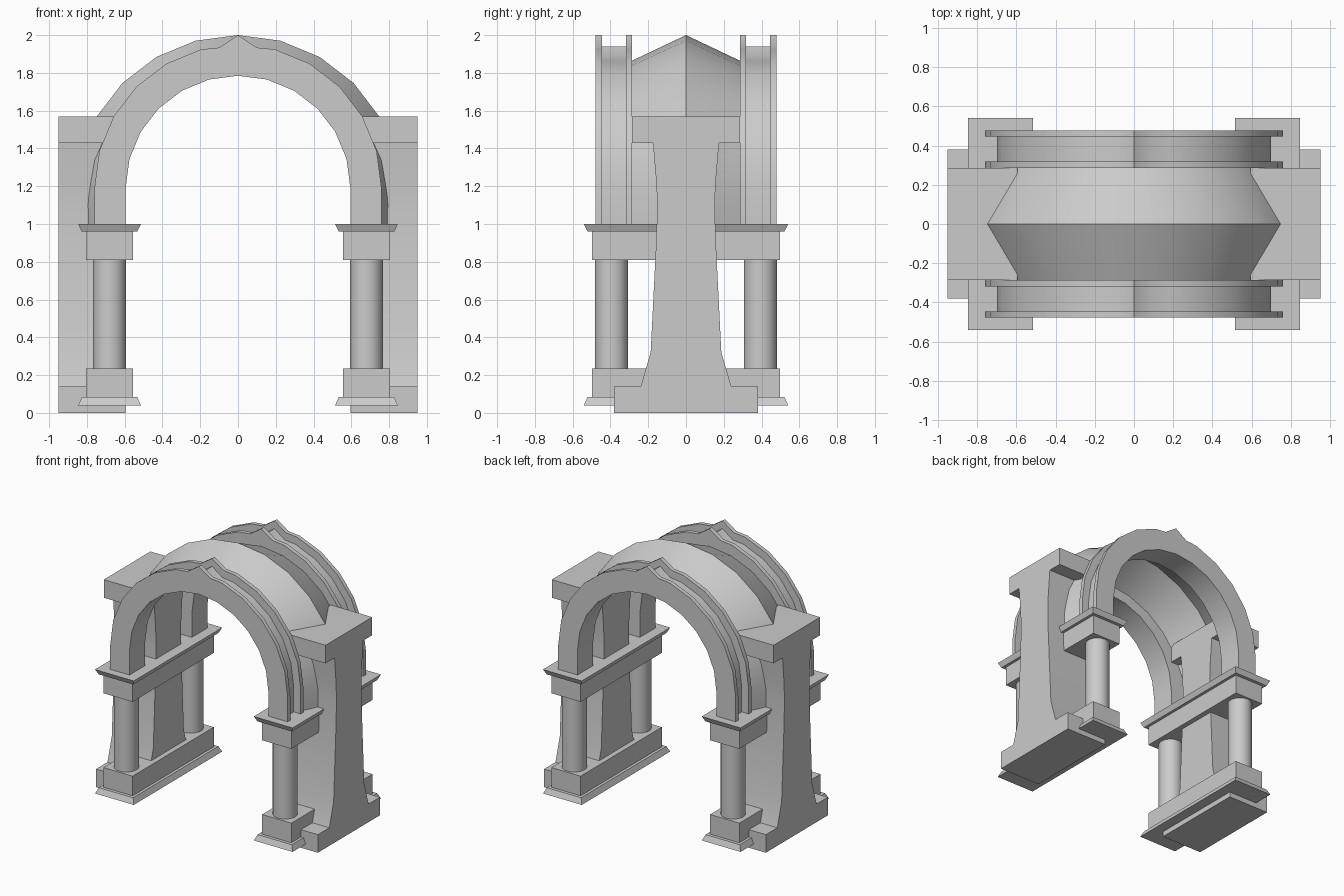
import bpy, bmesh, math
from mathutils import Vector

if "Cube" in bpy.data.objects:
    bpy.data.objects.remove(bpy.data.objects["Cube"])


def make(name, verts, faces, smooth=False):
    me = bpy.data.meshes.new(name)
    me.from_pydata(verts, [], faces)
    bm = bmesh.new()
    bm.from_mesh(me)
    bmesh.ops.recalc_face_normals(bm, faces=bm.faces)
    bm.to_mesh(me)
    bm.free()
    ob = bpy.data.objects.new(name, me)
    bpy.context.collection.objects.link(ob)
    if smooth:
        bpy.ops.object.select_all(action='DESELECT')
        ob.select_set(True)
        bpy.context.view_layer.objects.active = ob
        bpy.ops.object.shade_smooth_by_angle(angle=math.radians(30))
    return ob


def loft(name, rings, closed=True, smooth=False):
    """Bridge equal-length rings; closed rings are capped at both ends."""
    n = len(rings[0])
    verts = [v for r in rings for v in r]
    faces = []
    for i in range(len(rings) - 1):
        for j in range(n if closed else n - 1):
            k = (j + 1) % n
            faces.append((i * n + j, i * n + k, (i + 1) * n + k, (i + 1) * n + j))
    if closed:
        faces.append(tuple(range(n)))
        faces.append(tuple(range(len(verts) - n, len(verts))))
    return make(name, verts, faces, smooth)


def slab(name, cx, levels):
    """Stack of rectangles centred at (cx, 0): (half x, half y, z)."""
    return loft(name, [[(cx + a * sx, b * sy, z) for a, b in
                        ((-1, -1), (1, -1), (1, 1), (-1, 1))] for sx, sy, z in levels])


def arc(r, cz, peak=0.0):
    """Right half of an arch outline from springing to apex, mirrored to the left."""
    pts = [(r, 1.0)] + [(r * math.cos(math.radians(a)), cz + r * math.sin(math.radians(a)))
                        for a in range(0, 90, 15)]
    apex = cz + r
    lx, lz = pts[-1]
    if peak:
        pts += [(lx * 0.5, lz + 0.01), (0, apex + peak)]
    else:
        pts += [(lx * 0.5, (lz + apex) / 2), (0, apex)]
    return pts + [(-x, z) for x, z in reversed(pts[:-1])]


# Front and back arch ribs with a channel between two raised flanges
inner, outer, groove = arc(0.595, 1.19), arc(0.76, 1.19, 0.05), arc(0.70, 1.19, 0.05)
for s, tag in ((-1, "front"), (1, "back")):
    section = [(inner, 0.285), (inner, 0.478), (outer, 0.478), (outer, 0.446),
               (groove, 0.446), (groove, 0.318), (outer, 0.318), (outer, 0.285)]
    rings = [[(c[i][0], s * y, c[i][1]) for c, y in section] for i in range(len(inner))]
    loft(tag + "_arch_rib", rings, smooth=True)

# Ridged vault shell between the ribs
low, ridge = arc(0.73, 1.135), arc(0.865, 1.135)
loft("vault_shell", [[(low[i][0], -0.285, low[i][1]), (ridge[i][0], 0, ridge[i][1]),
                      (low[i][0], 0.285, low[i][1])] for i in range(len(low))],
     closed=False, smooth=True)

# Side supports
half = [(0.38, 0), (0.38, 0.14), (0.24, 0.14), (0.187, 0.32), (0.157, 0.92),
        (0.152, 1.1), (0.157, 1.22), (0.175, 1.43), (0.285, 1.43), (0.285, 1.57)]
outline = half + [(-y, z) for y, z in reversed(half)]
for s, tag in ((-1, "left"), (1, "right")):
    # Waisted buttress pier with foot and cap
    loft(tag + "_pier", [[(s * x, y, z) for y, z in outline] for x in (0.595, 0.95)], smooth=True)
    cx = s * 0.68
    # Beams and flared mouldings
    slab(tag + "_upper_beam", cx, [(0.125, 0.497, 0.81), (0.125, 0.497, 0.96)])
    slab(tag + "_cornice", cx, [(0.147, 0.522, 0.96), (0.166, 0.541, 1.0)])
    slab(tag + "_base_beam", cx, [(0.125, 0.497, 0.083), (0.125, 0.497, 0.235)])
    slab(tag + "_plinth", cx, [(0.166, 0.541, 0.04), (0.147, 0.522, 0.083)])
    # Round columns
    for t, end in ((-1, "front"), (1, "back")):
        n = 24
        loft(f"{tag}_{end}_column",
             [[(cx + 0.088 * math.cos(2 * math.pi * i / n),
                t * 0.394 + 0.088 * math.sin(2 * math.pi * i / n), z) for i in range(n)]
              for z in (0.235, 0.81)], smooth=True)
